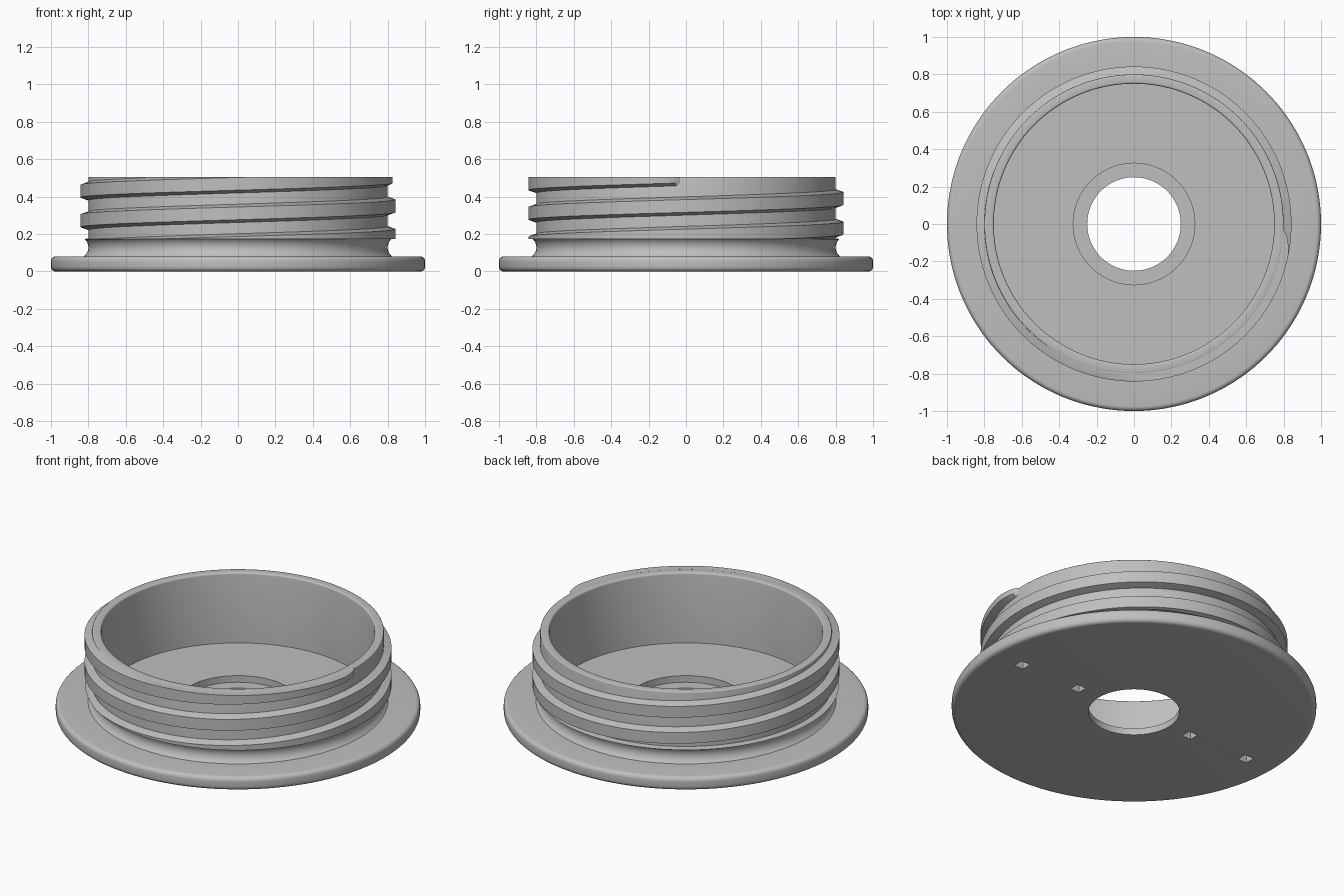
import bpy, bmesh, math
from mathutils import Vector, Matrix

if "Cube" in bpy.data.objects:
    bpy.data.objects.remove(bpy.data.objects["Cube"], do_unlink=True)

GREY = (0.52, 0.52, 0.52, 1)
mat = bpy.data.materials.new("plain grey")
mat.use_nodes = True
mat.diffuse_color = GREY
mat.node_tree.nodes["Principled BSDF"].inputs["Base Color"].default_value = GREY

SEGS = 144
TOP = 0.505
LIP = 0.172


def finish(name, bm):
    """Turn a bmesh into a linked, coloured object."""
    bmesh.ops.recalc_face_normals(bm, faces=bm.faces)
    mesh = bpy.data.meshes.new(name)
    bm.to_mesh(mesh)
    bm.free()
    mesh.materials.append(mat)
    obj = bpy.data.objects.new(name, mesh)
    bpy.context.collection.objects.link(obj)
    return obj


def activate(obj):
    bpy.ops.object.select_all(action='DESELECT')
    obj.select_set(True)
    bpy.context.view_layer.objects.active = obj


def smooth(obj):
    activate(obj)
    bpy.ops.object.shade_smooth_by_angle(angle=math.radians(32))


def bridge(bm, rings, closed):
    """Join neighbouring rings of vertices with quads."""
    count = len(rings)
    for i in range(count if closed else count - 1):
        a, b = rings[i], rings[(i + 1) % count]
        for j in range(len(a)):
            k = (j + 1) % len(a)
            bm.faces.new((a[j], a[k], b[k], b[j]))


def arc(r, z, radius, start, end, steps):
    """Points of a rounded corner in the (radius, height) plane."""
    out = []
    for i in range(steps + 1):
        a = math.radians(start + (end - start) * i / steps)
        out.append((r + radius * math.cos(a), z + radius * math.sin(a)))
    return out


# Spool body: flange, concave neck, threaded barrel wall, cup floor, recess, bore
profile = [(0.25, 0)]
profile += arc(0.975, 0.025, 0.025, -90, 0, 5)
profile += arc(0.975, 0.055, 0.025, 0, 90, 5)
profile += arc(0.86, 0.128, 0.06, 232, 132, 10)
profile += [(0.838, LIP), (0.8, LIP + 0.004)]
profile += arc(0.794, TOP - 0.006, 0.006, 0, 90, 3)
profile += arc(0.76, TOP - 0.01, 0.01, 90, 180, 4)
profile += [(0.75, 0.08), (0.325, 0.08), (0.325, 0.04), (0.25, 0.04)]

bm = bmesh.new()
rings = []
for i in range(SEGS):
    a = math.tau * i / SEGS
    rings.append([bm.verts.new((r * math.cos(a), r * math.sin(a), z)) for r, z in profile])
bridge(bm, rings, True)
body = finish("spool_body", bm)

# Blind square sockets in the underside
bm = bmesh.new()
for x in (-0.8, -0.4, 0.4, 0.8):
    bmesh.ops.create_cube(bm, size=1, matrix=Matrix.Translation((x, 0, 0))
                          @ Matrix.Diagonal((0.06, 0.06, 0.1, 1)))
cutter = finish("socket_cutter", bm)
cutter.hide_render = True
cut = body.modifiers.new("sockets", 'BOOLEAN')
cut.operation = 'DIFFERENCE'
cut.solver = 'EXACT'
cut.object = cutter
activate(body)
bpy.ops.object.modifier_apply(modifier=cut.name)
bpy.data.objects.remove(cutter, do_unlink=True)
smooth(body)

# Helical thread, fading out at its upper end and trimmed flat at lip and rim
PITCH = 0.158
START, END, FADE = -180, 718, 9
bm = bmesh.new()
rings = []
steps = (END - START) // 2
for i in range(steps + 1):
    deg = START + (END - START) * i / steps
    a = math.radians(deg)
    z = 0.192 + PITCH * deg / 360
    t = min(1, (END - deg) / FADE)
    crest = 0.797 + 0.045 * math.sqrt(t)
    section = [(0.785, -0.053), (0.8, -0.049), (crest, -0.034),
               (crest, 0.034), (0.8, 0.049), (0.785, 0.053)]
    rings.append([bm.verts.new((r * math.cos(a), r * math.sin(a), z + h)) for r, h in section])
bridge(bm, rings, False)
bm.faces.new(rings[0])
bm.faces.new(rings[-1])
for height, up in ((TOP - 0.001, 1), (LIP, -1)):
    bmesh.ops.bisect_plane(bm, geom=bm.verts[:] + bm.edges[:] + bm.faces[:],
                           plane_co=Vector((0, 0, height)), plane_no=Vector((0, 0, up)),
                           clear_outer=True)
    bmesh.ops.holes_fill(bm, edges=[e for e in bm.edges if e.is_boundary], sides=0)
smooth(finish("screw_thread", bm))
